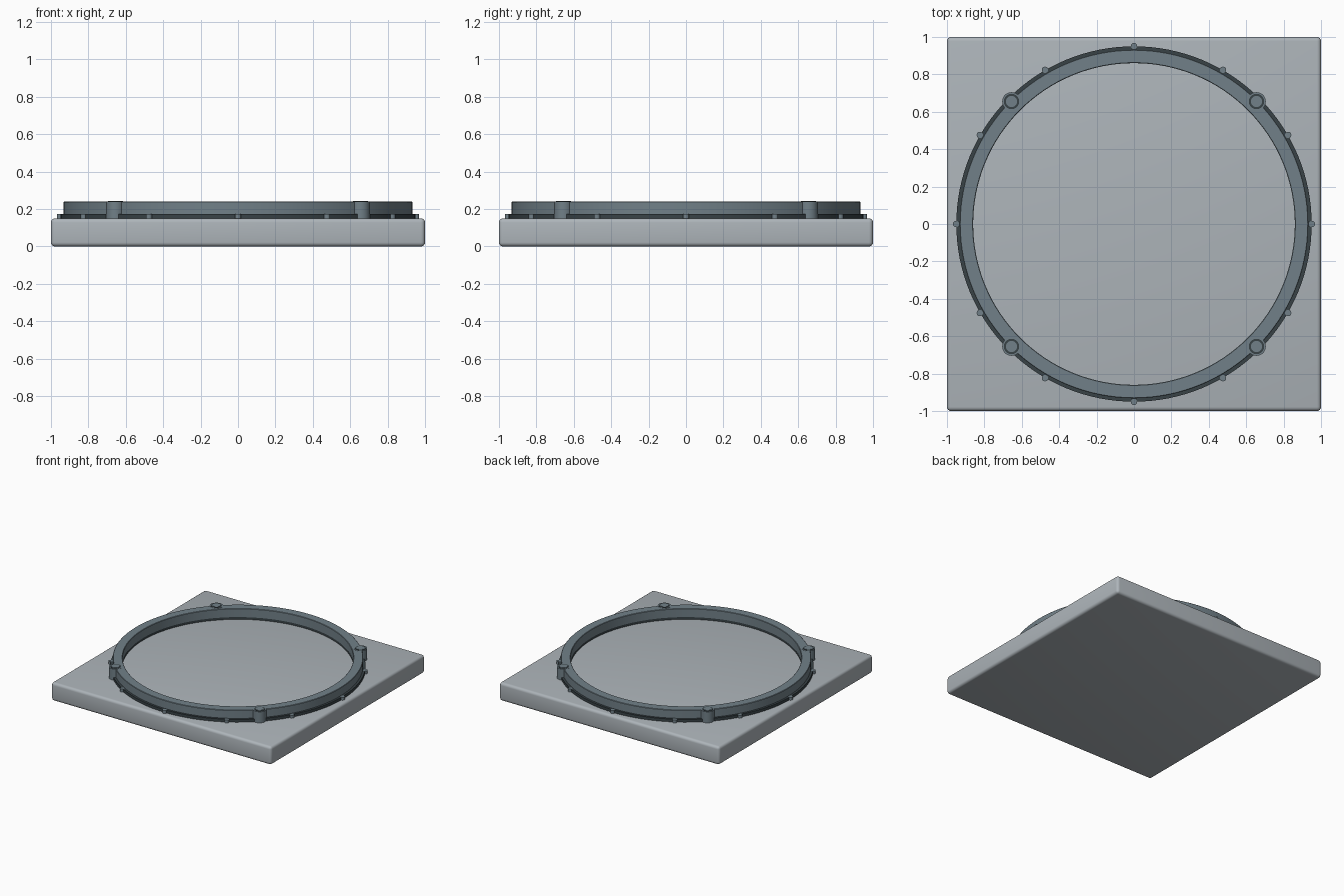
import bpy, bmesh
from math import cos, sin, radians

cube = bpy.data.objects.get("Cube")
if cube:
    bpy.data.objects.remove(cube, do_unlink=True)


def material(name, rgb):
    m = bpy.data.materials.new(name)
    m.use_nodes = True
    m.diffuse_color = (*rgb, 1)
    m.node_tree.nodes["Principled BSDF"].inputs["Base Color"].default_value = (*rgb, 1)
    return m


light = material("light grey", (0.42, 0.46, 0.49))
steel = material("blue grey", (0.165, 0.216, 0.246))
dark = material("dark slate", (0.04, 0.055, 0.062))


def finish(name, bm, mat):
    bmesh.ops.recalc_face_normals(bm, faces=bm.faces)
    mesh = bpy.data.meshes.new(name)
    bm.to_mesh(mesh)
    bm.free()
    mesh.materials.append(mat)
    ob = bpy.data.objects.new(name, mesh)
    bpy.context.collection.objects.link(ob)
    bpy.ops.object.select_all(action='DESELECT')
    ob.select_set(True)
    bpy.context.view_layer.objects.active = ob
    bpy.ops.object.shade_smooth_by_angle(angle=radians(35))
    return ob


def lathe(name, profile, mat, steps, at=(0, 0), closed=True):
    """Spin an (r, z) profile about a vertical axis; open profiles start and end on the axis."""
    bm = bmesh.new()
    vs = [bm.verts.new((r, 0, z)) for r, z in profile]
    edges = [bm.edges.new(p) for p in zip(vs, vs[1:])]
    if closed:
        edges.append(bm.edges.new((vs[-1], vs[0])))
    bmesh.ops.spin(bm, geom=vs + edges, cent=(0, 0, 0), axis=(0, 0, 1),
                   angle=radians(360), steps=steps)
    bmesh.ops.remove_doubles(bm, verts=bm.verts, dist=1e-5)
    bmesh.ops.translate(bm, verts=bm.verts, vec=(*at, 0))
    return finish(name, bm, mat)


# Square slab with rounded edges
H = 0.15
bm = bmesh.new()
bmesh.ops.create_cube(bm, size=1)
bmesh.ops.scale(bm, verts=bm.verts, vec=(2, 2, H))
bmesh.ops.translate(bm, verts=bm.verts, vec=(0, 0, H / 2))
bmesh.ops.bevel(bm, geom=list(bm.edges), offset=0.022, segments=4, profile=0.5, affect='EDGES')
finish("base_slab", bm, light)

# Dark gasket and the raised ring sitting on it
lathe("gasket_ring", [(0.863, H), (0.95, H), (0.95, 0.173), (0.863, 0.173)], dark, 128)
lathe("raised_ring", [(0.86, 0.17), (0.932, 0.17), (0.932, 0.237), (0.929, 0.24),
                      (0.863, 0.24), (0.86, 0.237)], steel, 128)

# Four corner bosses, each with a recessed screw in a dark seat
for i in range(4):
    a = radians(45 + 90 * i)
    at = (0.926 * cos(a), 0.926 * sin(a))
    lathe(f"boss_{i + 1}", [(0.041, H), (0.05, H), (0.05, 0.241), (0.041, 0.241)], steel, 32, at)
    lathe(f"screw_seat_{i + 1}", [(0, H), (0.041, H), (0.041, 0.242), (0, 0.242)], dark, 32, at, False)
    lathe(f"screw_head_{i + 1}", [(0, 0.23), (0.03, 0.23), (0.03, 0.244), (0, 0.244)], steel, 32, at, False)

# Small studs around the gasket
for i in range(12):
    a = radians(30 * i)
    lathe(f"stud_{i + 1}", [(0, H), (0.017, H), (0.017, 0.174), (0, 0.174)], steel, 12,
          (0.952 * cos(a), 0.952 * sin(a)), False)
